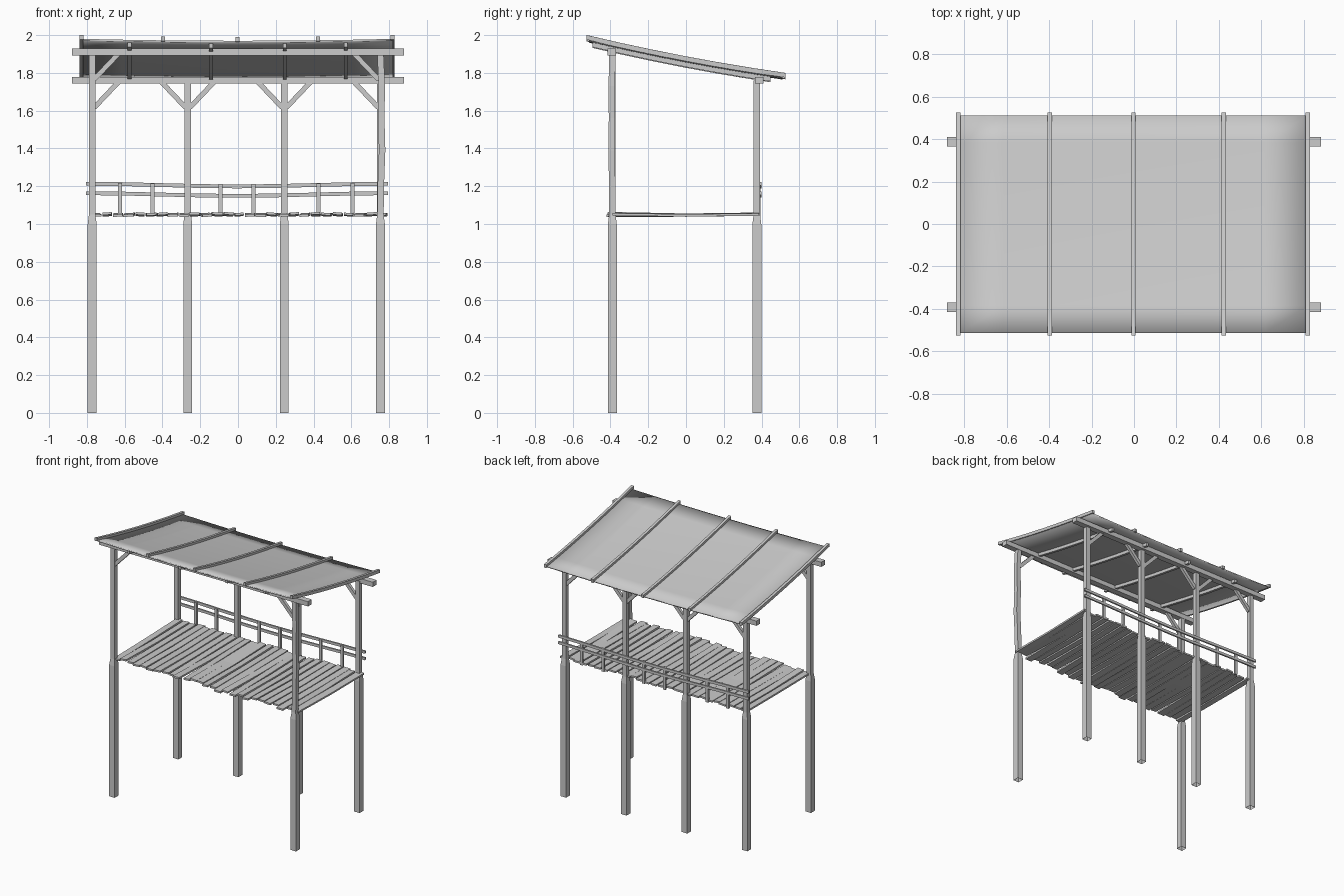
import bpy, bmesh, math, random
from mathutils import Vector, Matrix

random.seed(4)
cube = bpy.data.objects.get("Cube")
if cube:
    bpy.data.objects.remove(cube, do_unlink=True)

grey = bpy.data.materials.new("weathered grey")
grey.use_nodes = True
grey.diffuse_color = (0.6, 0.6, 0.6, 1)
grey.node_tree.nodes["Principled BSDF"].inputs["Base Color"].default_value = (0.6, 0.6, 0.6, 1)


def finish(name, bm):
    bmesh.ops.recalc_face_normals(bm, faces=bm.faces)
    mesh = bpy.data.meshes.new(name)
    bm.to_mesh(mesh)
    bm.free()
    mesh.materials.append(grey)
    obj = bpy.data.objects.new(name, mesh)
    bpy.context.collection.objects.link(obj)
    return obj


def timber(name, path, sizes, axis, roll=0, open_start=False):
    """Loft a rectangle, cut square to one axis, through the path points."""
    u, v = [Vector([float(i == a) for i in range(3)]) for a in range(3) if a != axis]
    turn = Matrix.Rotation(roll, 3, "XYZ"[axis])
    u, v = turn @ u, turn @ v
    if not isinstance(sizes, list):
        sizes = [sizes] * len(path)
    bm = bmesh.new()
    rings = []
    for p, (w, d) in zip(path, sizes):
        rings.append([bm.verts.new(Vector(p) + u * w / 2 * a + v * d / 2 * b)
                      for a, b in ((-1, -1), (1, -1), (1, 1), (-1, 1))])
    for low, high in zip(rings, rings[1:]):
        for i in range(4):
            j = (i + 1) % 4
            bm.faces.new((low[i], low[j], high[j], high[i]))
    if not open_start:
        bm.faces.new(rings[0])
    bm.faces.new(rings[-1])
    return finish(name, bm)


FRONT, BACK = -0.39, 0.375
POSTS = [-0.772, -0.266, 0.245, 0.754]


def roof_z(x, y):
    t = (y + 0.525) / 1.05
    return 1.983 - 0.2 * t - 0.05 * t * (1 - t) - 0.01 * (1 - (x / 0.82) ** 2)


# Posts: thick stilts that narrow above the deck, one of them warped
def post(name, x, y, top, warp=0.0):
    path = [(x, y, 0), (x, y, 1.0), (x, y, 1.05)]
    for t, bend in ((0.2, 0.3), (0.4, 1), (0.6, 0.5), (0.8, 0.8), (1, 0)):
        path.append((x + bend * warp, y - bend * warp * 0.4, 1.05 + t * (top - 1.05)))
    sizes = [(0.047, 0.047)] * 2 + [(0.034, 0.034)] * 6
    timber(name, path, sizes, 2, open_start=True)


post("front_post_right", POSTS[0], FRONT, 1.9)
post("front_post_left", POSTS[-1], FRONT, 1.9, 0.009)
for n, x in enumerate(POSTS):
    post(f"back_post_{n + 1}", x, BACK, 1.76)

# Beams along the tops of the posts
for name, y, z in (("front_beam", -0.393, 1.911), ("back_beam", 0.387, 1.761)):
    timber(name, [(-0.88, y, z), (0.88, y, z)], (0.045, 0.036), 0)


# Diagonal braces from post to beam
def brace(name, x, y, top, side):
    timber(name, [(x + side * 0.005, y, top - 0.135), (x + side * 0.137, y, top + 0.004)],
           (0.036, 0.022), 2)


brace("front_brace_right", POSTS[0], FRONT, 1.895, 1)
brace("front_brace_left", POSTS[-1], FRONT, 1.895, -1)
for n, x in enumerate(POSTS):
    for side in (-1, 1):
        if abs(x + side * 0.2) < 0.75:
            brace(f"back_brace_{n + 1}_{'left' if side > 0 else 'right'}", x, BACK, 1.745, side)

# Sagging roof sheet
bm = bmesh.new()
bmesh.ops.create_grid(bm, x_segments=8, y_segments=8, size=1)
for vert in bm.verts:
    x, y = vert.co.x * 0.82, vert.co.y * 0.512
    vert.co = (x, y, roof_z(x, y))
sheet = finish("roof_sheet", bm)
solid = sheet.modifiers.new("thickness", "SOLIDIFY")
solid.thickness = 0.01
bpy.context.view_layer.objects.active = sheet
sheet.select_set(True)
bpy.ops.object.shade_smooth_by_angle(angle=math.radians(30))


# Battens above the sheet and rafters below it
def roof_bar(name, x, start, end, offset, size):
    ys = [start + (end - start) * i / 6 for i in range(7)]
    timber(name, [(x, y, roof_z(x, y) + offset) for y in ys], size, 1)


for n, x in enumerate((-0.828, -0.397, -0.002, 0.423, 0.818)):
    roof_bar(f"roof_batten_{n + 1}", x, -0.526, 0.526, 0.005, (0.02, 0.024))
for n, x in enumerate((-0.575, -0.143, 0.248, 0.57)):
    roof_bar(f"rafter_{n + 1}", x, -0.495, 0.447, -0.022, (0.02, 0.024))

# Uneven deck planks running front to back
COUNT = 27
pitch = 1.57 / COUNT
for n in range(COUNT):
    x = -0.78 + pitch * (n + 0.5)
    z = 1.05 + random.choice((-0.004, 0.004)) + random.uniform(-0.002, 0.002)
    front_y = -0.40 + random.uniform(-0.025, 0.02)
    back_y = 0.385 + random.uniform(-0.02, 0.008)
    skew = random.uniform(-0.006, 0.006)
    path = [(x - skew, front_y, z), (x, 0, 1.047), (x + skew, back_y, 1.052)]
    width = pitch * random.uniform(0.8, 0.98)
    timber(f"deck_plank_{n + 1}", path, (width, 0.013), 1, roll=random.uniform(-0.08, 0.08))

# Back railing with two sagging rails
for name, z in (("top_rail", 1.213), ("lower_rail", 1.163)):
    path = [(-0.805 + 1.6 * i / 8, 0.395, z - 0.014 * math.sin(math.pi * i / 8) ** 2)
            for i in range(9)]
    timber(name, path, (0.012, 0.02), 0)
for n, x in enumerate((-0.625, -0.452, -0.093, 0.082, 0.425, 0.606)):
    top = 1.22 - 0.008 * (1 - abs(x))
    timber(f"baluster_{n + 1}", [(x, 0.387, 1.04), (x, 0.387, top)], (0.021, 0.014), 2)
